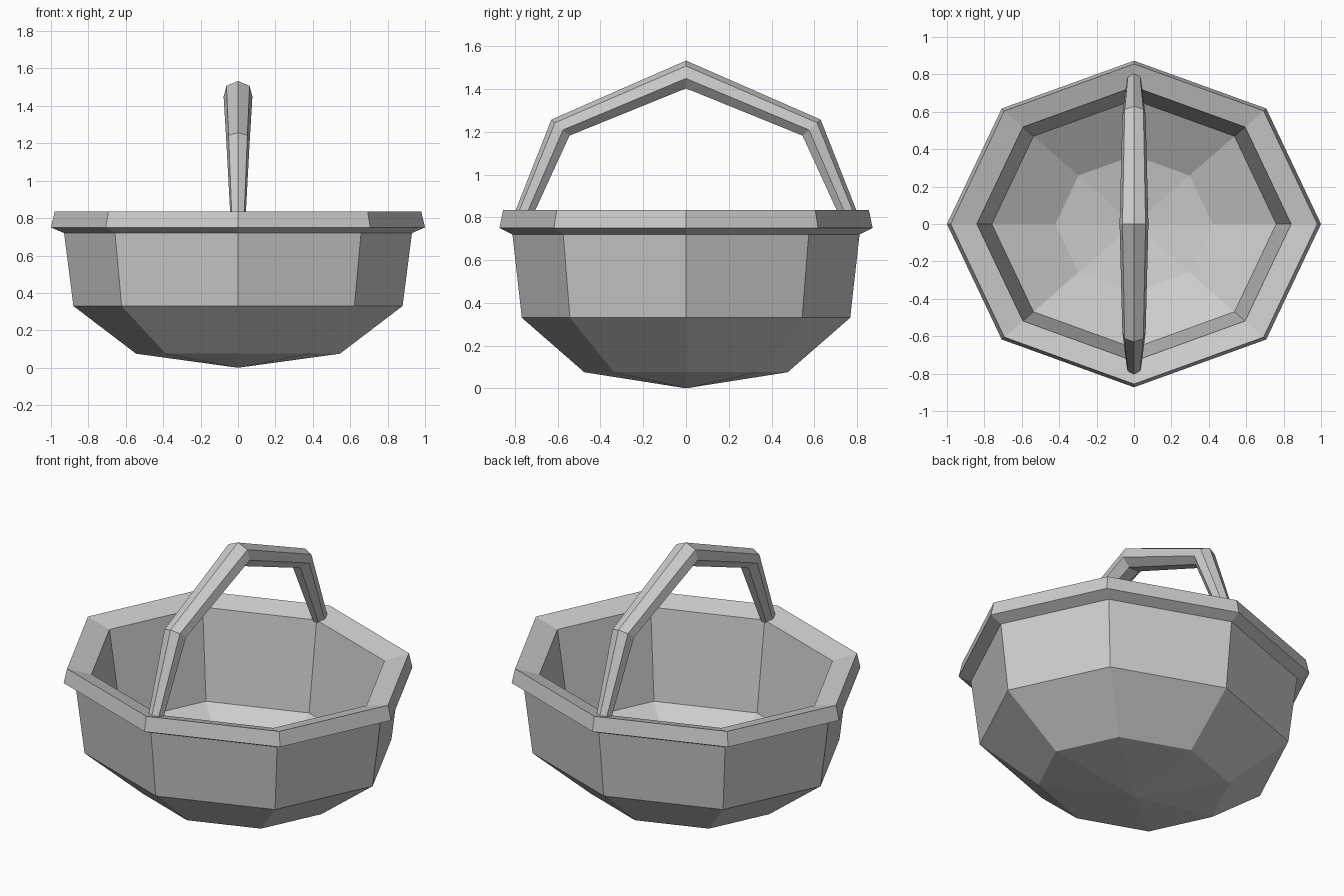
import bpy, bmesh
from math import sin, cos, pi

if "Cube" in bpy.data.objects:
    bpy.data.objects.remove(bpy.data.objects["Cube"])


def make_object(name, bm):
    bmesh.ops.remove_doubles(bm, verts=bm.verts, dist=1e-4)
    bmesh.ops.recalc_face_normals(bm, faces=bm.faces)
    mesh = bpy.data.meshes.new(name)
    bm.to_mesh(mesh)
    bm.free()
    obj = bpy.data.objects.new(name, mesh)
    bpy.context.collection.objects.link(obj)
    return obj


def bridge(bm, rings):
    """Join neighbouring closed rings of equal size with quads."""
    for a, b in zip(rings, rings[1:]):
        n = len(a)
        for i in range(n):
            j = (i + 1) % n
            bm.faces.new((a[i], a[j], b[j], b[i]))


# Basket bowl: eight-sided oval shell, outside up over the rim and down inside
SIDES, Y_SCALE = 8, 0.873
outer = [(0.545, 0.075), (0.88, 0.33), (0.93, 0.72)]
rim = [(1.0, 0.75), (0.98, 0.834), (0.84, 0.795)]
inner = [(0.76, 0.273), (0.42, 0.10)]
bm = bmesh.new()
rings = []
for r, z in outer + rim + inner:
    rings.append([bm.verts.new((r * cos(2 * pi * i / SIDES),
                                r * sin(2 * pi * i / SIDES) * Y_SCALE, z))
                  for i in range(SIDES)])
bridge(bm, rings)
for ring, z in ((rings[0], 0.0), (rings[-1], 0.035)):
    tip = bm.verts.new((0, 0, z))
    for i in range(SIDES):
        bm.faces.new((ring[i], ring[(i + 1) % SIDES], tip))
make_object("basket_bowl", bm)

# Handle: seven-sided bar, ridge outwards, tapering from the top to the rim
# each station: outer (y, z), inner (y, z), cross-section radius in x
half = [((0.812, 0.795), (0.727, 0.785), 0.041),
        ((0.63, 1.257), (0.545, 1.182), 0.064),
        ((0.0, 1.533), (0.0, 1.403), 0.079)]
mirrored = [((-o[0], o[1]), (-i[0], i[1]), r) for o, i, r in half[-2::-1]]
bm = bmesh.new()
rings = []
low = cos(pi / 7)  # depth of the flat inner side of a unit heptagon
for o, n, r in half + mirrored:
    ring = []
    for k in range(7):
        a = 2 * pi * k / 7
        t = (1 - cos(a)) / (1 + low)
        ring.append(bm.verts.new((r * sin(a),
                                  o[0] + (n[0] - o[0]) * t,
                                  o[1] + (n[1] - o[1]) * t)))
    rings.append(ring)
bridge(bm, rings)
bm.faces.new(rings[0])
bm.faces.new(rings[-1])
make_object("basket_handle", bm)
